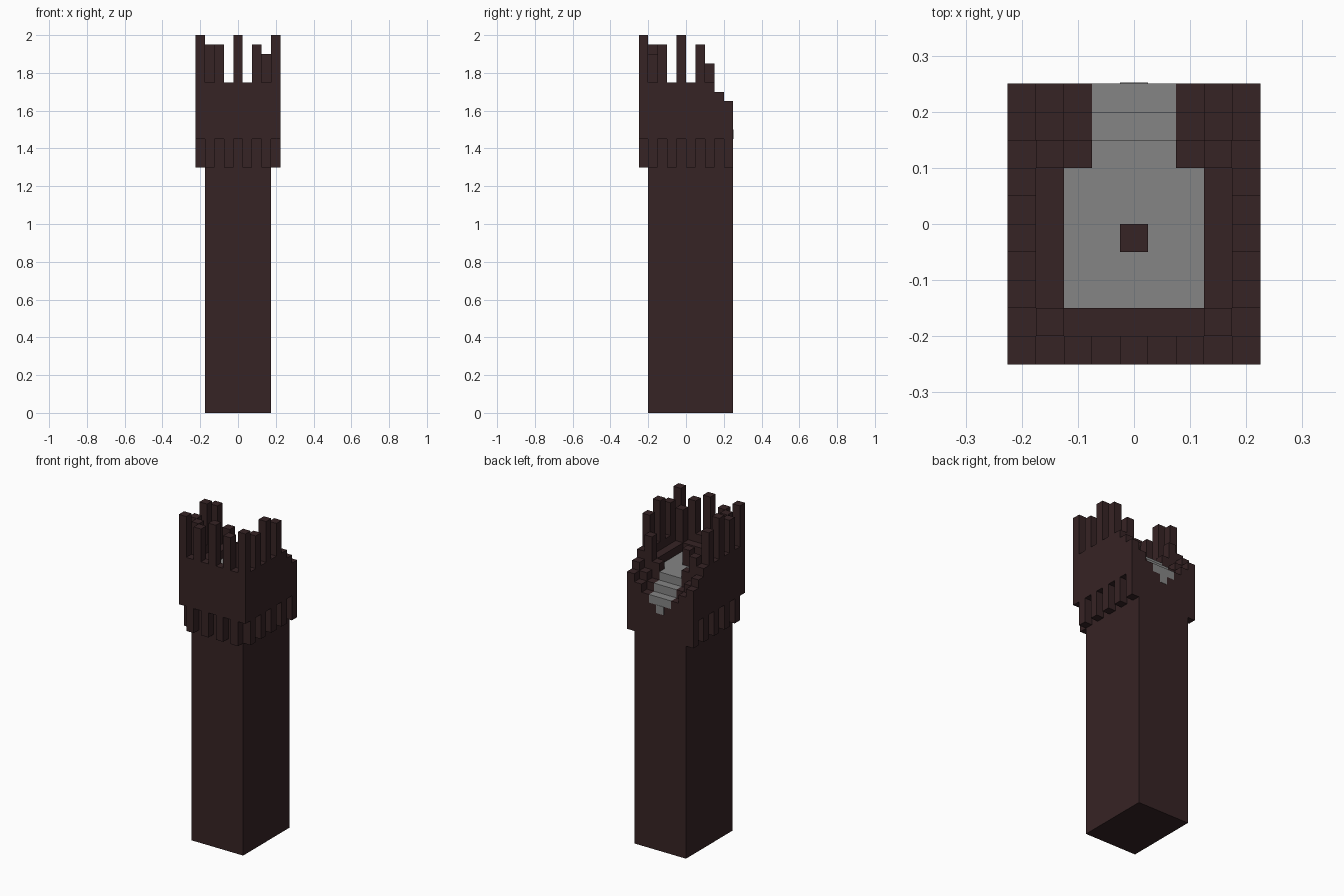
import bpy
import bmesh
from mathutils import Matrix, Vector

cube = bpy.data.objects.get("Cube")
if cube:
    bpy.data.objects.remove(cube, do_unlink=True)

U = 0.05              # block size
NX, NY = 9, 10        # blocks across the parapet
BASE, SLAB, RIM, LEDGE, FLOOR = 1.45, 1.5, 1.75, 1.7, 1.65


def material(name, rgb):
    mat = bpy.data.materials.new(name)
    mat.use_nodes = True
    mat.diffuse_color = (*rgb, 1)
    mat.node_tree.nodes["Principled BSDF"].inputs["Base Color"].default_value = (*rgb, 1)
    return mat


brick = material("dark brown brick", (0.037, 0.017, 0.018))
stone = material("grey stone", (0.235, 0.235, 0.235))


def blocks(name, mat, boxes):
    """Each box is (first x cell, last x cell, first y cell, last y cell, bottom, top)."""
    bm = bmesh.new()
    for x0, x1, y0, y1, z0, z1 in boxes:
        lo = Vector(((x0 - NX / 2) * U, (y0 - NY / 2) * U, z0))
        hi = Vector(((x1 + 1 - NX / 2) * U, (y1 + 1 - NY / 2) * U, z1))
        place = Matrix.Translation((lo + hi) / 2) @ Matrix.Diagonal((*(hi - lo), 1))
        bmesh.ops.create_cube(bm, size=1, matrix=place)
    mesh = bpy.data.meshes.new(name)
    bm.to_mesh(mesh)
    bm.free()
    mesh.materials.append(mat)
    obj = bpy.data.objects.new(name, mesh)
    bpy.context.collection.objects.link(obj)
    return obj


def mirrored(boxes):
    """Add the copy of every box on the other side of the tower."""
    return boxes + [(NX - 1 - b[1], NX - 1 - b[0], *b[2:]) for b in boxes]


# Shaft and the slab that overhangs it
blocks("tower_shaft", brick, [(1, 7, 1, 9, 0, BASE)])
blocks("parapet_slab", brick, [(0, 8, 0, 9, BASE, SLAB)])

# Corbels under the front and side overhangs
blocks("front_corbels", brick, [(x, x, 0, 0, 1.3, BASE) for x in range(1, 8, 2)])
blocks("side_corbels", brick,
       mirrored([(0, 0, y, y, 1.3, BASE) for y in range(1, 10, 2)]))

# Outer walls and the lower ledge inside them
blocks("front_wall", brick, [(1, 7, 0, 0, SLAB, RIM)])
blocks("side_walls", brick, mirrored([(0, 0, 0, 6, SLAB, RIM)]))
blocks("inner_ledge", brick,
       mirrored([(1, 1, 1, 6, SLAB, LEDGE)]) + [(2, 6, 1, 1, SLAB, LEDGE)])

# Merlons
blocks("front_merlons", brick, [(4, 4, 0, 0, RIM, 2.0)] + mirrored([(2, 2, 0, 0, RIM, 1.95)]))
blocks("side_merlons", brick,
       mirrored([(0, 0, y, y, RIM, 2.0 if y % 4 == 0 else 1.95) for y in range(0, 7, 2)]))
blocks("inner_corner_posts", brick, [(1, 1, 1, 1, LEDGE, 1.95), (7, 7, 1, 1, LEDGE, 1.9)])

# Broken back wall, stepping down to the gap
rows = {7: (1.75, 1.8, 1.7), 8: (1.7, 1.65, 1.6), 9: (1.65, 1.6, 1.55)}
blocks("broken_back_wall", brick,
       mirrored([(x, x, y, y, SLAB, top) for y, tops in rows.items()
                 for x, top in enumerate(tops)]))
blocks("tall_broken_post", brick, [(7, 7, 7, 7, 1.8, 1.85)])

# Stone floor with worn steps through the gap
blocks("stone_floor", stone, [(2, 6, 2, 6, SLAB, FLOOR), (3, 5, 7, 7, SLAB, FLOOR)])
blocks("stone_steps", stone, [(3, 5, 8, 8, SLAB, 1.6), (3, 5, 9, 9, SLAB, 1.55)])
patch = blocks("worn_stone_patch", stone, [(4, 4, 9, 9, BASE, SLAB)])
for v in patch.data.vertices:      # thin plate on the back face
    v.co.y = 0.252 if v.co.y > 0.22 else 0.249

# Central post
blocks("central_post", brick, [(4, 4, 4, 4, FLOOR, 1.75)])
